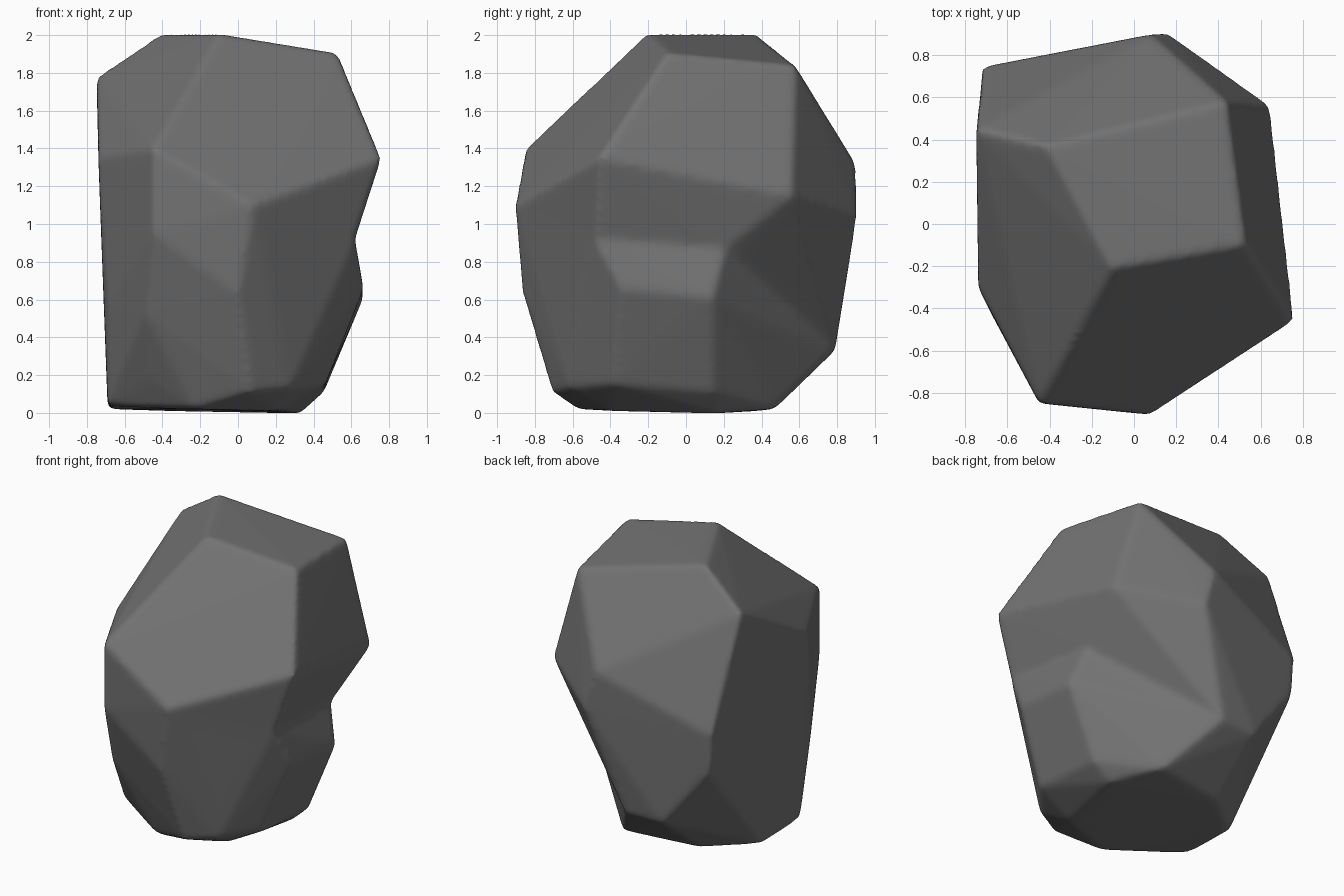
import bpy, bmesh

if "Cube" in bpy.data.objects:
    bpy.data.objects.remove(bpy.data.objects["Cube"])


def hull_object(name, points):
    """Wrap a convex solid round the points."""
    bm = bmesh.new()
    for point in points:
        bm.verts.new(point)
    bmesh.ops.convex_hull(bm, input=bm.verts)
    loose = [v for v in bm.verts if not v.link_faces]
    bmesh.ops.delete(bm, geom=loose, context="VERTS")
    bmesh.ops.recalc_face_normals(bm, faces=bm.faces)
    mesh = bpy.data.meshes.new(name)
    bm.to_mesh(mesh)
    bm.free()
    obj = bpy.data.objects.new(name, mesh)
    bpy.context.collection.objects.link(obj)
    return obj


# Stone colour
stone = bpy.data.materials.new("dark_grey_stone")
stone.use_nodes = True
grey = (0.17, 0.17, 0.17, 1)
stone.diffuse_color = grey
shader = next(n for n in stone.node_tree.nodes if n.type == "BSDF_PRINCIPLED")
shader.inputs["Base Color"].default_value = grey
shader.inputs["Roughness"].default_value = 0.9

# Corners of the main mass, from the top down
crown = [(-.41, .37, 2.008), (-.1, -.21, 2.008), (.53, -.1, 1.905), (.44, .58, 1.84)]
shoulders = [(-.45, -.85, 1.4), (-.74, -.3, 1.36), (-.75, .45, 1.78),
             (.08, .9, 1.32), (.16, .905, 1.04), (.645, .56, 1.15), (.76, -.46, 1.35)]
sides = [(-.45, -.85, .95), (-.49, -.7, .52), (-.69, -.4, .57),
         (-.72, .745, 1.02), (-.7, .735, .76)]

# Corners shared by the main mass and the side ledge
notch = [(.62, -.48, .92), (.58, .21, .87)]
front = [(.08, -.905, 1.1), (0, -.865, .63), (.07, -.71, .11)]
foot = [(-.46, -.53, .18), (-.69, -.28, .04), (-.69, .12, .02),
        (-.38, .38, .01), (-.36, .78, .33), (-.08, .79, .33),
        (-.23, -.58, .02), (.2, -.4, .01)]
shared = notch + front + foot

# Corners of the lower mass under the undercut
ledge = [(.665, -.34, .66), (.665, .14, .61), (.46, -.39, .15), (.455, .14, .11),
         (.27, -.61, .13), (.33, .15, -.003), (.16, .47, .02)]

boulder = hull_object("boulder", crown + shoulders + sides + shared)
lower_ledge = hull_object("lower_ledge", shared + ledge)
lower_ledge.hide_render = True

# Join the two masses and wear the edges down
join = boulder.modifiers.new("join_ledge", "BOOLEAN")
join.operation = "UNION"
join.solver = "EXACT"
join.object = lower_ledge

grain = boulder.modifiers.new("even_mesh", "REMESH")
grain.mode = "VOXEL"
grain.voxel_size = 0.018

worn = boulder.modifiers.new("worn_edges", "SMOOTH")
worn.factor = 0.5
worn.iterations = 14

# Freeze the result and drop the helper
graph = bpy.context.evaluated_depsgraph_get()
mesh = bpy.data.meshes.new_from_object(boulder.evaluated_get(graph))
boulder.modifiers.clear()
boulder.data = mesh
bpy.data.objects.remove(lower_ledge)

mesh.materials.clear()
mesh.materials.append(stone)
for face in mesh.polygons:
    face.use_smooth = True
    face.material_index = 0
